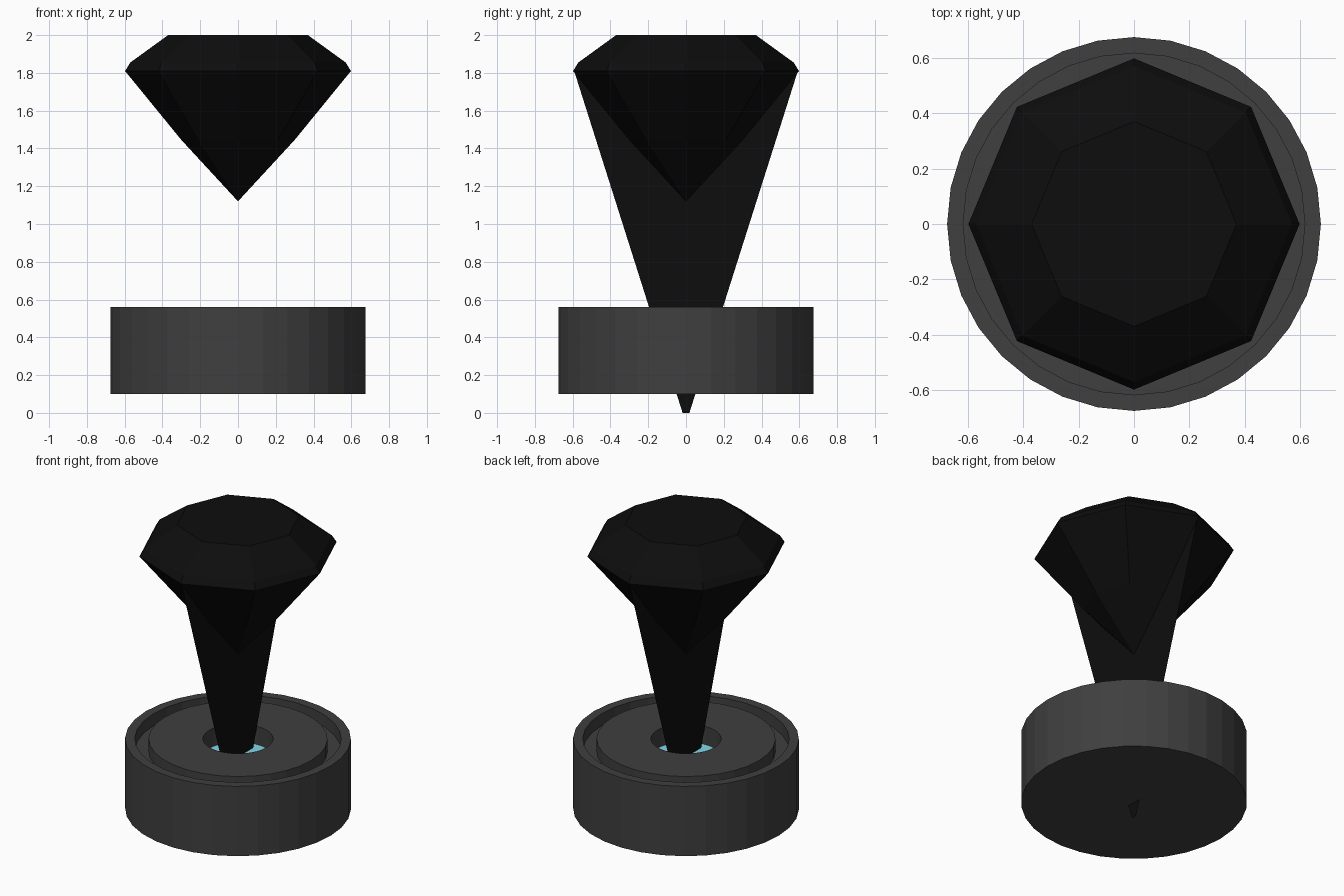
import bpy, bmesh, math

if "Cube" in bpy.data.objects:
    bpy.data.objects.remove(bpy.data.objects["Cube"])


def material(name, rgb):
    m = bpy.data.materials.new(name)
    m.diffuse_color = (*rgb, 1)
    m.use_nodes = True
    m.node_tree.nodes["Principled BSDF"].inputs["Base Color"].default_value = m.diffuse_color
    return m


def finish(name, bm, mat):
    me = bpy.data.meshes.new(name)
    bm.to_mesh(me)
    bm.free()
    me.materials.append(mat)
    ob = bpy.data.objects.new(name, me)
    bpy.context.collection.objects.link(ob)
    return ob


def lathe(name, profile, sides, mat):
    """Closed turned solid: the first and last rings get caps; radius 0 is a point."""
    bm = bmesh.new()
    rings = []
    for r, z in profile:
        count = sides if r > 0 else 1
        rings.append([bm.verts.new((r * math.cos(math.tau * i / sides),
                                    r * math.sin(math.tau * i / sides), z))
                      for i in range(count)])
    for a, b in zip(rings, rings[1:]):
        for i in range(sides):
            j = (i + 1) % sides
            corners = [a[i % len(a)], a[j % len(a)], b[j % len(b)], b[i % len(b)]]
            bm.faces.new(list(dict.fromkeys(corners)))
    for ring in (rings[0], rings[-1]):
        if len(ring) > 2:
            bm.faces.new(ring)
    bmesh.ops.recalc_face_normals(bm, faces=bm.faces)
    return finish(name, bm, mat)


dark = material("dark_grey", (0.05, 0.05, 0.05))
black = material("black", (0.004, 0.004, 0.004))
cyan = material("light_blue", (0.23, 0.68, 0.82))

# Round base with a ring groove and a centre well
lathe("base", [(0.675, 0.10), (0.675, 0.56), (0.617, 0.56), (0.617, 0.48),
               (0.535, 0.48), (0.535, 0.56), (0.21, 0.56), (0.21, 0.43)], 32, dark)

# Glowing lens at the bottom of the well
bm = bmesh.new()
bmesh.ops.create_circle(bm, cap_ends=True, radius=0.21, segments=32)
bmesh.ops.translate(bm, verts=bm.verts, vec=(0, 0, 0.44))
finish("lens", bm, cyan)

# Eight-sided cut gem
lathe("gem", [(0.37, 2.0), (0.57, 1.855), (0.598, 1.81), (0.30, 1.445), (0, 1.12)], 8, black)

# Flat light beam fanning from the base up to the underside of the gem
bm = bmesh.new()
half = [(0.018, 0.0), (0.592, 1.81), (0.29, 1.445)]
for s in (-1, 1):
    outline = [(0, 0)] + half + [(0, 1.12)]
    bm.faces.new([bm.verts.new((0, s * y, z)) for y, z in outline])
bmesh.ops.remove_doubles(bm, verts=bm.verts, dist=0.0001)
bmesh.ops.recalc_face_normals(bm, faces=bm.faces)
finish("light_beam", bm, black)
